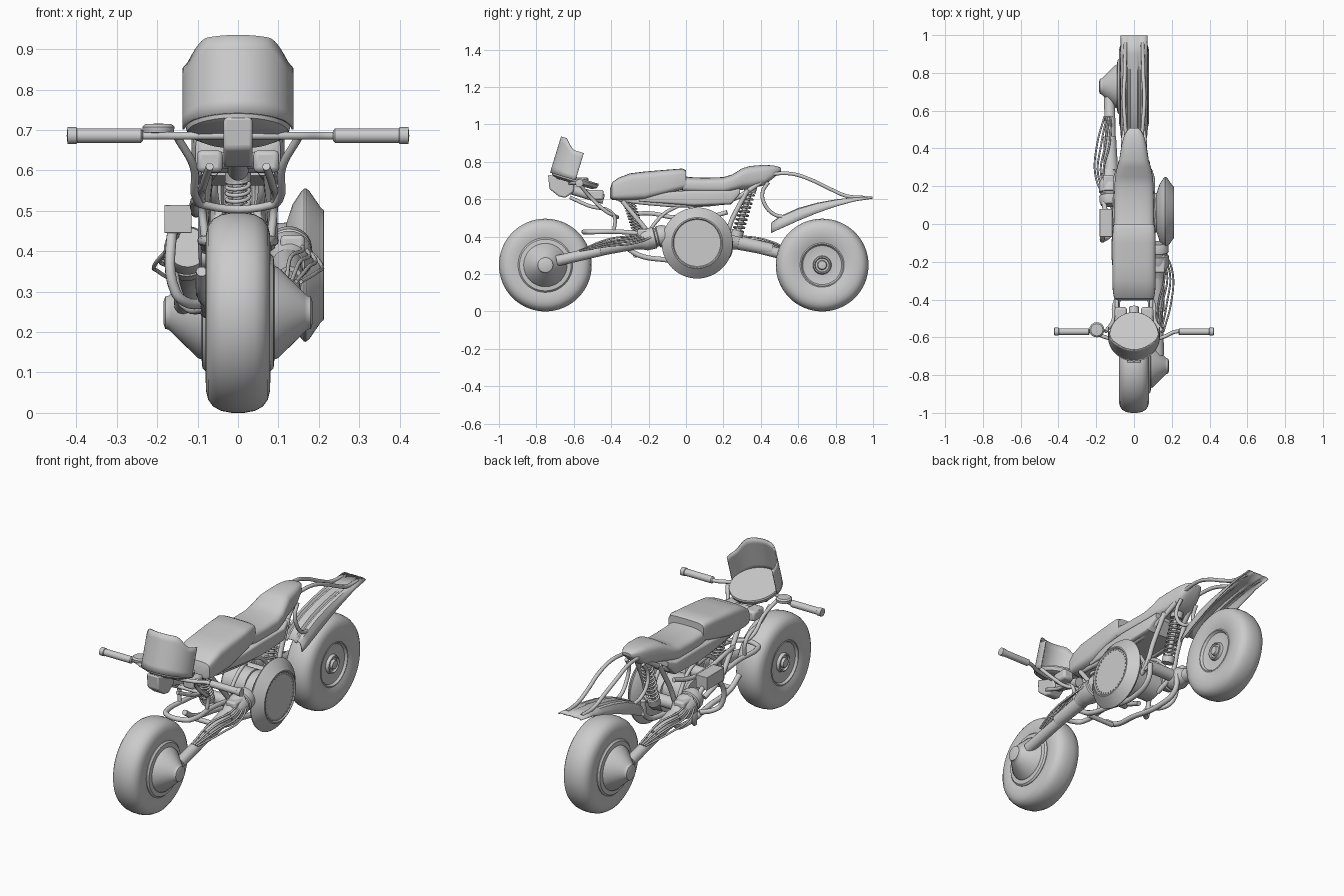
import bpy, bmesh, math
from mathutils import Vector
from math import sin, cos, pi, radians, copysign

def finish(name, bm, angle=35, thick=0, bevel=0):
    bmesh.ops.remove_doubles(bm, verts=bm.verts, dist=1e-5)
    bmesh.ops.recalc_face_normals(bm, faces=bm.faces)
    me = bpy.data.meshes.new(name)
    bm.to_mesh(me)
    bm.free()
    ob = bpy.data.objects.new(name, me)
    bpy.context.collection.objects.link(ob)
    bpy.ops.object.select_all(action='DESELECT')
    ob.select_set(True)
    bpy.context.view_layer.objects.active = ob
    bpy.ops.object.shade_smooth_by_angle(angle=radians(angle))
    if thick:
        m = ob.modifiers.new("thickness", 'SOLIDIFY')
        m.thickness, m.offset = thick, 0
    if bevel:
        m = ob.modifiers.new("bevel", 'BEVEL')
        m.width, m.segments = bevel, 2
    return ob

def skin(name, rings, closed=True, caps=True, **kw):
    """Join successive rings of points into one surface."""
    bm = bmesh.new()
    R = [[bm.verts.new(p) for p in r] for r in rings]
    n = len(R[0])
    for a, b in zip(R, R[1:]):
        for i in range(n if closed else n - 1):
            j = (i + 1) % n
            bm.faces.new((a[i], a[j], b[j], b[i]))
    if caps and closed:
        bm.faces.new(R[0])
        bm.faces.new(R[-1][::-1])
    return finish(name, bm, **kw)

def turn(name, prof, a, axis=(1, 0, 0), n=48, caps=True):
    """Revolve (radius, offset) points about an axis through a."""
    a, d = Vector(a), Vector(axis).normalized()
    u = d.orthogonal().normalized()
    v = d.cross(u)
    rings = [[a + d * h + (u * cos(t) + v * sin(t)) * max(r, .0005)
              for t in [2 * pi * i / n for i in range(n)]] for r, h in prof]
    return skin(name, rings, caps=caps)

def rod(name, a, b, r, r2=None, n=24):
    d = Vector(b) - Vector(a)
    return turn(name, [(r, 0), (r if r2 is None else r2, d.length)], a, d, n)

def tube(name, pts, r, mirror=False, smooth=True):
    for s in ((1, -1) if mirror else (1,)):
        cu = bpy.data.curves.new(name, 'CURVE')
        cu.dimensions, cu.bevel_depth, cu.bevel_resolution = '3D', r, 3
        cu.use_fill_caps, cu.resolution_u = True, 6
        sp = cu.splines.new('BEZIER' if smooth else 'POLY')
        P = sp.bezier_points if smooth else sp.points
        P.add(len(pts) - 1)
        for p, (x, y, z) in zip(P, pts):
            p.co = (s * x, y, z) if smooth else (s * x, y, z, 1)
            if smooth:
                p.handle_left_type = p.handle_right_type = 'AUTO'
        bpy.context.collection.objects.link(bpy.data.objects.new(name, cu))

def box(name, lo, hi, bevel=.006):
    bm = bmesh.new()
    bmesh.ops.create_cube(bm, size=1)
    for v in bm.verts:
        v.co = [(l + h) / 2 + c * (h - l) for l, h, c in zip(lo, hi, v.co)]
    return finish(name, bm, bevel=bevel)

def loft(name, sections, power=5, n=40, **kw):
    """Rounded-box sections along y: (y, z low, z high, half width)."""
    e = 2 / power
    sp = lambda c: copysign(abs(c) ** e, c)
    rings = [[(w * sp(cos(t)), y, (a + b) / 2 + (b - a) / 2 * sp(sin(t)))
              for t in [2 * pi * i / n for i in range(n)]] for y, a, b, w in sections]
    return skin(name, rings, **kw)

# Wheels: fat tyre, open rim on one side, cone hub on the other (side s)
for name, y, s in (("front", -.752, 1), ("rear", .728, -1)):
    c, ax = (0, y, .248), (s, 0, 0)
    half = [(.118, .068), (.14, .076), (.17, .08), (.195, .079), (.215, .074), (.232, .062), (.243, .042), (.248, .015)]
    prof = half + [(r, -x) for r, x in half[::-1]]
    turn(name + "_tyre", prof + prof[:1], c, ax, 64, caps=False)
    turn(name + "_rim", [(.118, .06), (.118, -.068), (.112, -.07), (.104, -.058), (.06, -.05), (.05, -.052), (.046, -.068),
                         (.04, -.07), (.036, -.06), (.026, -.06), (.022, -.074), (0, -.076)], c, ax)
    turn(name + "_hub_cone", [(.146, .06), (.146, .08), (.138, .088), (.116, .09), (.112, .1), (.048, .165),
                              (.042, .172), (.04, .18), (.025, .185), (0, .185)], c, ax)
    # Single-sided arm with drive barrel and cables
    sg = 1 if s < 0 else -1
    piv = (s * .12, sg * .17, .39)
    rod(name + "_arm", (s * .13, y - sg * .06, .27), piv, .029, .027)
    rod(name + "_arm_sleeve", (s * .128, sg * .46, .33), (s * .122, sg * .28, .368), .033, .038)
    d = Vector((s * .02, sg * .95, -.22))
    turn(name + "_arm_motor", [(.0, 0), (.05, 0), (.058, .02), (.058, .05), (.05, .055), (.05, .065), (.058, .07),
         (.058, .12), (.045, .15), (.036, .19), (0, .19)], (s * .125, sg * .1, .41), d, 32)
    box(name + "_arm_clamp", (s * .135 - .03, sg * .21 - .05, .375), (s * .135 + .03, sg * .21 + .05, .44), .01)
    for k in range(4):
        tube(name + "_cable", [(s * (.1 + .02 * k), sg * .14, .45 - .01 * k), (s * (.16 + .015 * k), sg * .26, .41 - .014 * k),
             (s * (.13 + .022 * k), sg * .42, .385 - .012 * k), (s * (.12 + .012 * k), sg * .57, .325)], .005)

# Large round side pod with bolt ring
pod = (0, .06, .366)
turn("side_pod", [(0, .05), (.1, .05), (.105, .12), (.15, .135), (.18, .155), (.189, .163), (.19, .168), (.184, .176),
                  (.142, .205), (.136, .212), (.13, .213), (.125, .207), (0, .207)], pod, n=64)
for i in range(36):
    a = 2 * pi * i / 36
    y, z = .06 + .119 * cos(a), .366 + .119 * sin(a)
    rod("pod_bolt", (.204, y, z), (.2105, y, z), .004, n=8)

# Engine core and left-hand box
turn("engine_drum", [(0, -.085), (.075, -.085), (.085, -.075), (.085, .06), (0, .06)], (0, .05, .39))
rod("front_pivot", (-.09, -.17, .39), (.13, -.17, .39), .032)
rod("rear_pivot", (-.13, .2, .39), (.09, .2, .39), .032)
box("control_box", (-.182, -.068, .445), (-.115, .08, .515), .002)

# Tank, saddle, tail and lower pan
loft("tank", [(-.405, .605, .66, .085), (-.395, .597, .69, .105), (-.36, .593, .715, .112), (-.3, .593, .738, .115),
              (-.22, .597, .748, .115), (-.1, .628, .758, .115), (-.02, .65, .764, .112), (0, .655, .755, .106)])
loft("seat", [(-.02, .635, .725, .104), (.02, .63, .718, .106), (.1, .628, .715, .106), (.2, .625, .718, .104),
              (.25, .64, .733, .1), (.3, .65, .765, .09), (.34, .655, .777, .078), (.42, .675, .784, .066),
              (.47, .715, .78, .052), (.5, .74, .772, .033), (.508, .75, .765, .022)], power=3.2)
loft("seat_pan", [(-.25, .587, .61, .09), (-.1, .575, .64, .108), (.04, .563, .65, .113), (.24, .572, .648, .112),
                  (.29, .63, .66, .095)], power=8)

# Curved windscreen leaning back, with round dash below
tilt = lambda x, y, z: (x, -.592 + y * .956 + z * .29, .712 - y * .29 + z * .956)
rows = []
for j in range(7):
    ring = []
    for i in range(41):
        a = radians(-92 + 4.6 * i)
        q = min(1, max(0, (abs(a) - radians(33)) / radians(38)))
        top = .192 - .05 * q * q * (3 - 2 * q)
        ring.append(tilt(.135 * sin(a), -.135 * cos(a), -.01 + (top + .01) * j / 6))
    rows.append(ring)
skin("windscreen", rows, closed=False, thick=.006)
turn("dash_disc", [(0, -.03), (.1, -.03), (.125, -.018), (.131, 0), (.128, .008), (0, .008)], (0, -.592, .712), (0, .29, .956))

# Headlamp wedge under the dash
side = [(-.738, .733), (-.6, .69), (-.6, .64), (-.645, .607), (-.68, .615), (-.73, .655)]
skin("headlamp", [[(x, y, z) for y, z in side] for x in (-.036, .036)], bevel=.008)

# Steering head, clamp and fork struts
rod("steering_stem", (0, -.64, .66), (0, -.44, .6), .026)
for s in (1, -1):
    box("fork_sleeve", (s * .07 - .032, -.53, .595), (s * .07 + .032, -.44, .65), .012)
rod("fork_clamp", (-.1, -.49, .625), (.1, -.49, .625), .02)
tube("fork_strut", [(.07, -.62, .61), (.085, -.52, .565), (.09, -.39, .52), (.08, -.385, .42)], .01, True)
tube("fork_loop", [(.15, -.57, .682), (.11, -.51, .61), (.103, -.42, .53), (.085, -.39, .515), (-.085, -.39, .515),
                   (-.103, -.42, .53), (-.11, -.51, .61), (-.15, -.57, .682)], .01)
tube("front_loop", [(.08, -.2, .41), (.08, -.34, .425), (.08, -.5, .425), (.06, -.53, .425), (-.06, -.53, .425),
                    (-.08, -.5, .425), (-.08, -.34, .425), (-.08, -.2, .41)], .013)

# Handlebar, grips and reservoir
tube("handlebar", [(-.42, -.57, .686), (-.22, -.57, .686), (-.15, -.6, .686), (0, -.62, .686), (.15, -.6, .686),
                   (.22, -.57, .686), (.42, -.57, .686)], .01)
for s in (1, -1):
    turn("grip", [(.012, .235), (.018, .24), (.018, .398), (.021, .4), (.021, .422), (0, .424)], (0, -.57, .686), (s, 0, 0), 24)
turn("bar_reservoir", [(0, -.01), (.038, -.008), (.04, .006), (.032, .013), (0, .014)], (-.197, -.56, .702), (0, 0, 1), 32)

# Coil-over shock absorbers
for name, a, b in (("front", (0, -.31, .6), (0, -.25, .41)), ("rear", (0, .35, .67), (0, .27, .4))):
    a, b = Vector(a), Vector(b)
    d = b - a
    w = d.normalized().cross(Vector((1, 0, 0)))
    rod(name + "_shock_rod", a, b, .014)
    rod(name + "_shock_seat", a, a + d * .12, .032)
    rod(name + "_shock_base", a + d * .88, b, .032)
    tube(name + "_spring", [a + d * (.1 + .8 * i / 140) + (Vector((1, 0, 0)) * cos(i * pi / 7) + w * sin(i * pi / 7)) * .028
                            for i in range(141)], .005, smooth=False)

# Frame tubes and lower cradle
tube("upper_rail", [(.06, -.36, .6), (.075, -.2, .58), (.08, .05, .57), (.075, .25, .6), (.05, .4, .69)], .013, True)
tube("front_downtube", [(.075, -.34, .59), (.085, -.24, .47), (.085, -.17, .39), (.075, -.05, .33)], .013, True)
tube("rear_downtube", [(.07, .33, .65), (.08, .25, .5), (.085, .2, .39), (.075, .1, .33)], .013, True)
tube("cross_brace", [(.08, -.22, .4), (.08, -.12, .52), (.08, -.03, .57)], .01, True)
tube("rear_brace", [(.08, .19, .4), (.08, .1, .52), (.08, .0, .57)], .01, True)
tube("cradle", [(.09, -.33, .35), (.09, -.25, .3), (.08, -.1, .275), (.08, .1, .25), (.09, .22, .29), (.09, .24, .38)], .014, True)
tube("cradle_cross", [(-.08, -.27, .3), (.08, -.27, .3)], .013)
tube("left_guard", [(-.15, .02, .46), (-.165, -.06, .43), (-.155, -.08, .3), (-.13, -.06, .275), (-.08, .0, .27)], .013)
tube("left_guard_rear", [(-.15, .05, .46), (-.16, .13, .42), (-.15, .14, .3), (-.12, .1, .26), (-.08, .05, .26)], .013)
tube("side_rail", [(-.09, -.28, .52), (-.105, -.2, .525), (-.105, -.05, .5), (-.1, .1, .5), (-.08, .22, .53)], .012)

# Rear mudguard with ribs and drooping sides: (y, z crown, droop, half width)
path = [(.455, .47, .05, .066), (.5, .505, .065, .07), (.6, .55, .065, .072), (.7, .578, .052, .072),
        (.8, .596, .035, .072), (.9, .607, .018, .07), (.998, .612, .008, .068)]
cross = [(-1, 1), (-.95, .5), (-.8, .08), (-.6, 0), (-.5, .2), (-.35, .2), (-.25, 0), (.25, 0),
         (.35, .2), (.5, .2), (.6, 0), (.8, .08), (.95, .5), (1, 1)]
skin("rear_mudguard", [[(w * u, y, z - g * h) for u, h in cross] for y, z, g, w in path], closed=False, thick=.006)
tube("mudguard_stay_top", [(.04, .44, .735), (.05, .57, .735), (.055, .67, .703), (.05, .77, .655), (.048, .86, .617), (.045, .96, .608)], .01, True)
tube("mudguard_stay_front", [(.05, .44, .69), (.055, .41, .64), (.06, .42, .575), (.055, .47, .52), (.05, .52, .505)], .01, True)
